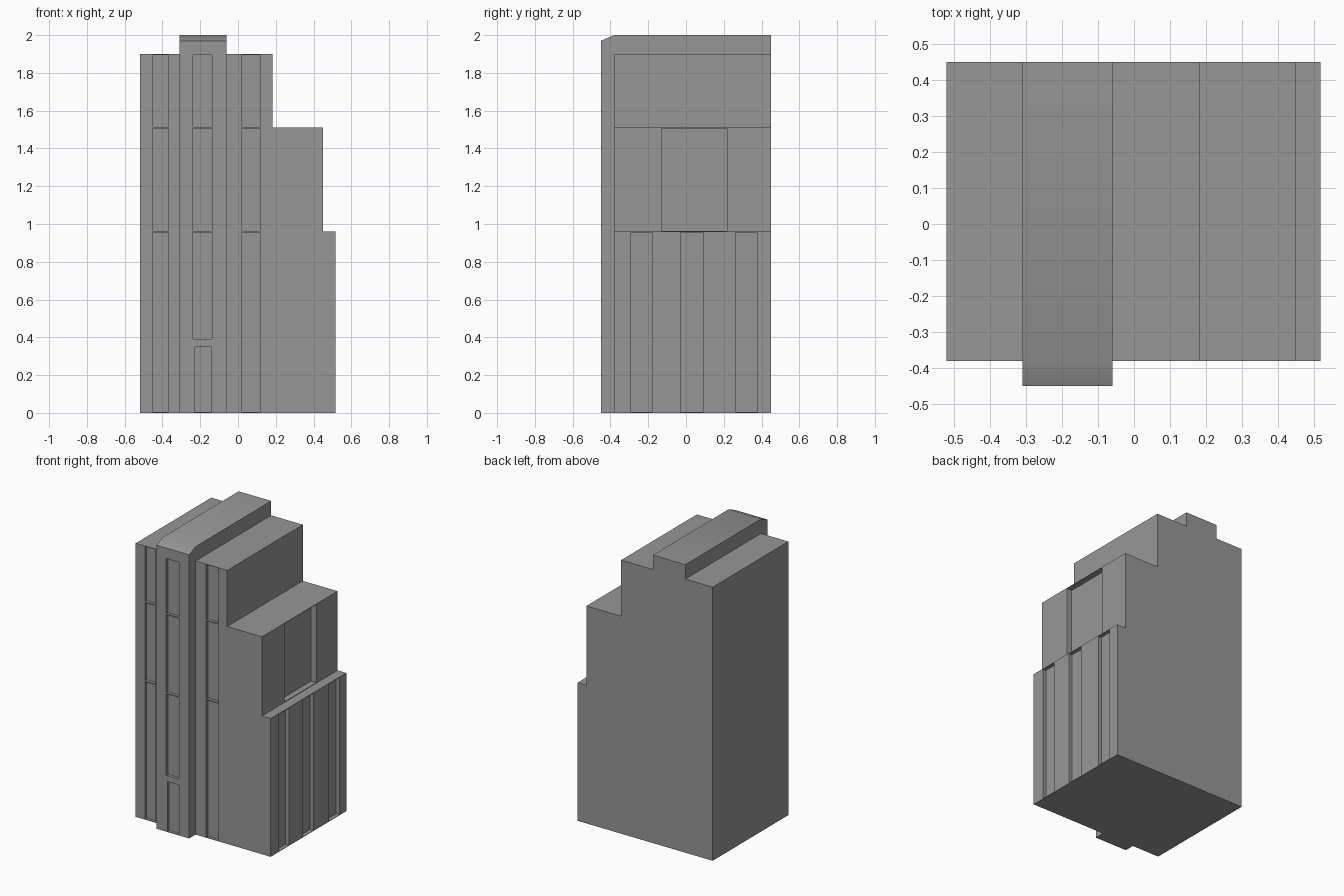
import bpy, bmesh, math
from mathutils import Vector

cube = bpy.data.objects.get("Cube")
if cube:
    bpy.data.objects.remove(cube, do_unlink=True)

grey = bpy.data.materials.new("concrete grey")
grey.use_nodes = True
colour = (0.31, 0.31, 0.31, 1)
grey.diffuse_color = colour
grey.node_tree.nodes["Principled BSDF"].inputs["Base Color"].default_value = colour


def make_object(name, bm):
    bmesh.ops.recalc_face_normals(bm, faces=bm.faces)
    mesh = bpy.data.meshes.new(name)
    bm.to_mesh(mesh)
    bm.free()
    mesh.materials.append(grey)
    obj = bpy.data.objects.new(name, mesh)
    bpy.context.collection.objects.link(obj)
    return obj


def extrude_profile(name, points, direction):
    bm = bmesh.new()
    face = bm.faces.new([bm.verts.new(p) for p in points])
    out = bmesh.ops.extrude_face_region(bm, geom=[face])
    moved = [v for v in out["geom"] if isinstance(v, bmesh.types.BMVert)]
    bmesh.ops.translate(bm, verts=moved, vec=Vector(direction))
    return make_object(name, bm)


def add_box(bm, low, high):
    low, high = Vector(low), Vector(high)
    verts = bmesh.ops.create_cube(bm, size=1)["verts"]
    for v in verts:
        v.co = (low + high) / 2 + v.co * (high - low)


def apply_boolean(target, tool, operation):
    tool.hide_render = True
    mod = target.modifiers.new(operation.lower(), "BOOLEAN")
    mod.operation = operation
    mod.solver = "EXACT"
    mod.object = tool
    bpy.ops.object.select_all(action="DESELECT")
    bpy.context.view_layer.objects.active = target
    target.select_set(True)
    bpy.ops.object.modifier_apply(modifier=mod.name)
    bpy.data.objects.remove(tool, do_unlink=True)


FRONT, BACK, BAY_FRONT = -0.38, 0.45, -0.45
SIDE, UPPER_SIDE = 0.517, 0.45
LOW, MID, HIGH = 0.96, 1.51, 1.9
GAP = 0.004

# Stepped main block
steps = [(-0.52, 0), (SIDE, 0), (SIDE, LOW), (UPPER_SIDE, LOW), (UPPER_SIDE, MID),
         (0.183, MID), (0.183, HIGH), (-0.52, HIGH)]
building = extrude_profile("stepped_building", [(x, FRONT, z) for x, z in steps],
                           (0, BACK - FRONT, 0))

# Tall bay with a sloped front top
bay = [(BAY_FRONT, 0), (BACK, 0), (BACK, 2), (FRONT, 2), (BAY_FRONT, 1.97)]
tower = extrude_profile("tower_bay", [(-0.31, y, z) for y, z in bay], (0.25, 0, 0))
apply_boolean(building, tower, "UNION")

# Recessed windows, door and side panels
bm = bmesh.new()
floors = [(0, LOW), (LOW, MID), (MID, HIGH)]
for left, right, wall, base in [(-0.45, -0.368, FRONT, 0),
                                (-0.237, -0.138, BAY_FRONT, 0.386),
                                (0.022, 0.117, FRONT, 0)]:
    for bottom, top in floors:
        add_box(bm, (left, wall - 0.1, max(bottom, base) + GAP),
                (right, wall + 0.02, top - GAP))
add_box(bm, (-0.228, BAY_FRONT - 0.1, GAP), (-0.14, BAY_FRONT + 0.02, 0.35))
for near, far in [(-0.29, -0.18), (-0.03, 0.09), (0.262, 0.375)]:
    add_box(bm, (SIDE - 0.025, near, GAP), (SIDE + 0.1, far, LOW - GAP))
add_box(bm, (UPPER_SIDE - 0.04, -0.13, LOW + GAP), (UPPER_SIDE + 0.1, 0.218, MID - GAP))
apply_boolean(building, make_object("recess_cutters", bm), "DIFFERENCE")

bpy.ops.object.shade_smooth_by_angle(angle=math.radians(30))
